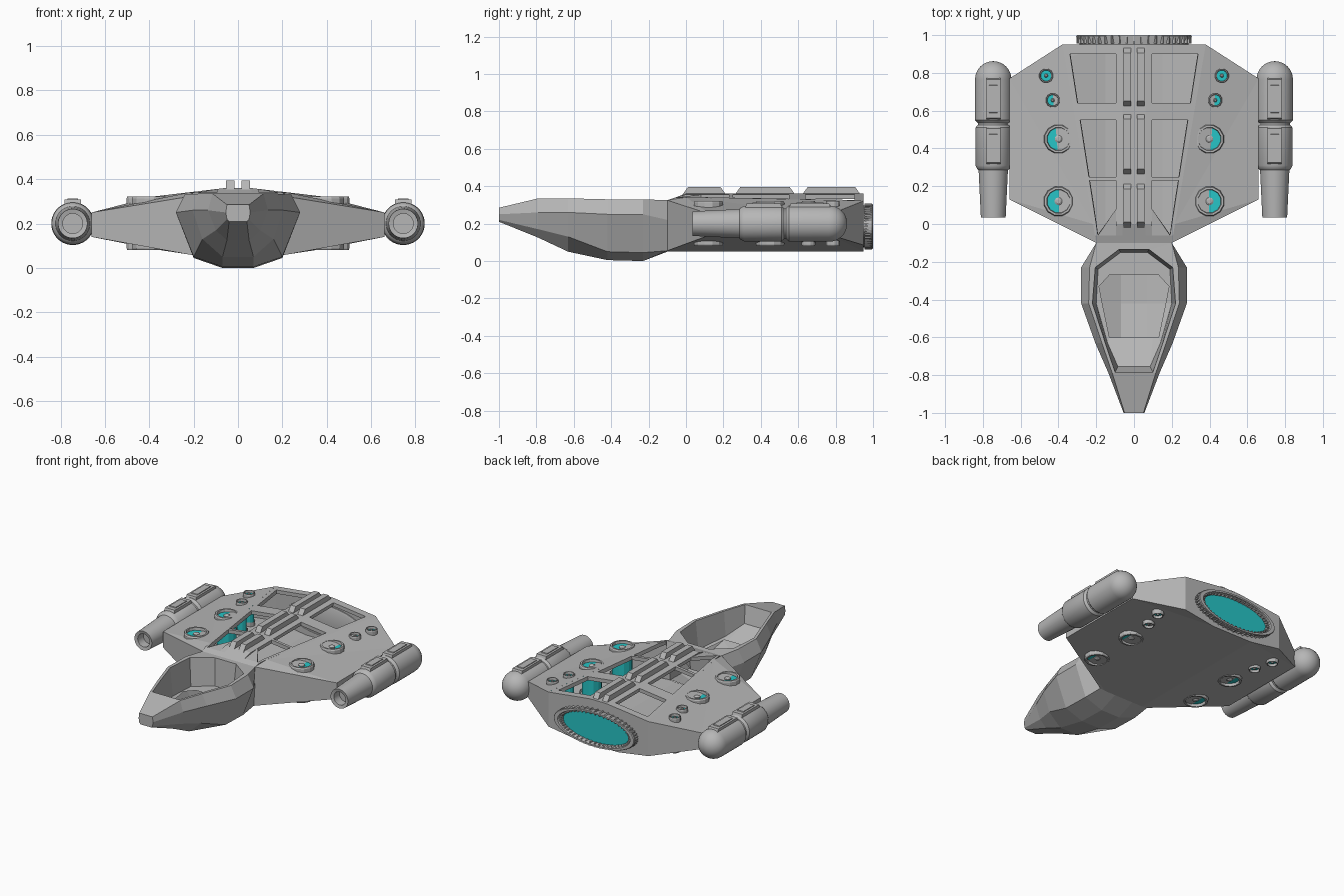
import bpy, bmesh, math
from mathutils import Vector, Matrix

if "Cube" in bpy.data.objects:
    bpy.data.objects.remove(bpy.data.objects["Cube"], do_unlink=True)


def material(name, rgb):
    m = bpy.data.materials.new(name)
    m.use_nodes = True
    m.diffuse_color = (*rgb, 1)
    m.node_tree.nodes["Principled BSDF"].inputs["Base Color"].default_value = (*rgb, 1)
    return m


GREY = material("hull grey", (0.47, 0.47, 0.47))
CYAN = material("glow cyan", (0.02, 0.56, 0.57))


def finish(bm, name, mat, mirror=True, smooth=None, recalc=True):
    bmesh.ops.remove_doubles(bm, verts=bm.verts[:], dist=0.0004)
    if recalc:
        bmesh.ops.recalc_face_normals(bm, faces=bm.faces[:])
    me = bpy.data.meshes.new(name)
    bm.to_mesh(me)
    bm.free()
    me.materials.append(mat)
    if smooth:
        me.polygons.foreach_set("use_smooth", [True] * len(me.polygons))
        me.set_sharp_from_angle(angle=math.radians(smooth))
    ob = bpy.data.objects.new(name, me)
    bpy.context.collection.objects.link(ob)
    if mirror:
        ob.modifiers.new("mirror", 'MIRROR')
    return ob


def face(bm, *pts):
    bm.faces.new([bm.verts.new(p) for p in pts])


def lathe(name, profile, centre, mat, segs=12, axis='Z', mirror=True, smooth=None, squash=1.0):
    """Spin (radius, distance) points round an axis through the centre."""
    bm = bmesh.new()
    rings = []
    for r, t in profile:
        ring = []
        for i in range(segs):
            a = math.tau * (i + 0.5) / segs
            u, v = r * math.cos(a), r * math.sin(a) * squash
            p = (u, v, t) if axis == 'Z' else (u, t, v)
            ring.append(bm.verts.new(Vector(centre) + Vector(p)))
        rings.append(ring)
    for a, b in zip(rings, rings[1:]):
        for i in range(segs):
            j = (i + 1) % segs
            bm.faces.new((a[i], a[j], b[j], b[i]))
    for ring, (r, t) in ((rings[0], profile[0]), (rings[-1], profile[-1])):
        if r > 0.002:
            bm.faces.new(ring)
    bmesh.ops.dissolve_degenerate(bm, dist=0.0003, edges=bm.edges[:])
    return finish(bm, name, mat, mirror, smooth)


def ridge(name, x0, x1, y0, y1, z0, z1, slope):
    """Long bar with sloping ends."""
    side = [(y0, z0), (y1, z0), (y1 - slope, z1), (y0 + slope, z1)]
    bm = bmesh.new()
    face(bm, *[(x0, y, z) for y, z in side])
    face(bm, *[(x1, y, z) for y, z in side])
    for i in range(4):
        (a, b), (c, d) = side[i], side[(i + 1) % 4]
        face(bm, (x0, a, b), (x1, a, b), (x1, c, d), (x0, c, d))
    return finish(bm, name, GREY)


# Main hull: wings, belly and rear wall, open under the deck
A, A2, D = (0.2, -0.1, 0.325), (0.217, 0, 0.341), (0.38, 0.95, 0.322)
B, C = (0.66, 0.13, 0.25), (0.66, 0.77, 0.25)
Al, Bl, Cl, Dl = (0.19, -0.1, 0.055), (0.66, 0.13, 0.14), (0.66, 0.77, 0.14), (0.38, 0.95, 0.085)
K, R = (0.15, -0.1, 0.05), (0.15, 0.95, 0.05)
bm = bmesh.new()
for f in ((A, B, A2), (A2, B, C), (A2, C, D), (A, Al, Bl, B), (B, Bl, Cl, C), (C, Cl, Dl, D),
          (K, Al, Bl), (K, Bl, Cl), (K, Cl, R), (R, Cl, Dl),
          ((0, -0.1, 0.05), K, R, (0, 0.95, 0.05)),
          ((0, 0.95, 0.05), R, Dl, D, (0.06, 0.95, 0.36), (0, 0.95, 0.36))):
    face(bm, *f)
finish(bm, "main_hull", GREY)


# Deck with open bays either side of the spine
def deck(x, y):
    z = min(0.36 - 0.12 * max(x - 0.06, 0), 0.325 + 0.35 * (y + 0.1))
    return (x, y, z)


def columns(y):
    return [0, 0.06, 0.095, 0.2 + 0.155 * y, 0.2 + 0.1714 * (y + 0.1)]


rows = [-0.1, -0.06, 0, 0.08, 0.23, 0.25, 0.55, 0.64, 0.9, 0.95]
bays = (0.08, 0.25, 0.64)
bm = bmesh.new()
for y0, y1 in zip(rows, rows[1:]):
    c0, c1 = columns(y0), columns(y1)
    for i in range(4):
        if i == 2 and (y0 in bays or -0.07 < y0 < 0.05):
            continue
        face(bm, deck(c0[i], y0), deck(c0[i + 1], y0), deck(c1[i + 1], y1), deck(c1[i], y1))
face(bm, deck(0.095, -0.06), deck(columns(-0.06)[3], -0.06), deck(0.095, 0.08))
ob = finish(bm, "deck_frame", GREY, recalc=False)
sol = ob.modifiers.new("thickness", 'SOLIDIFY')
sol.thickness, sol.offset = 0.025, -1

# Spine bars
for y0, y1 in ((-0.03, 0.225), (0.25, 0.595), (0.61, 0.945)):
    ridge("spine_bar", 0.016, 0.055, y0, y1, 0.34, 0.395, 0.04)

# Forward body: lofted half sections of keel, chine, shoulder and rim
sections = [
    (-1.0, (0.04, 0.21), (0.05, 0.22), (0.055, 0.25), (0.05, 0.285)),
    (-0.79, (0.05, 0.125), (0.10, 0.17), (0.135, 0.26), (0.115, 0.335)),
    (-0.63, (0.07, 0.05), (0.16, 0.13), (0.205, 0.26), (0.17, 0.335)),
    (-0.42, (0.07, 0.005), (0.20, 0.05), (0.28, 0.25), (0.24, 0.33)),
    (-0.23, (0.07, 0.0), (0.20, 0.045), (0.28, 0.25), (0.235, 0.33)),
    (-0.1, (0.07, 0.05), (0.19, 0.055), (0.2, 0.22), (0.2, 0.325)),
]
loft = [[(0, y, s[0][1])] + [(x, y, z) for x, z in s] for y, *s in sections]
bm = bmesh.new()
for a, b in zip(loft, loft[1:]):
    for i in range(4):
        face(bm, a[i], a[i + 1], b[i + 1], b[i])
face(bm, *loft[0], (0, -1, 0.285))
face(bm, loft[0][4], loft[1][4], (0, -0.79, 0.335), (0, -1, 0.285))
# Cockpit rim, inner wall and ledge
rim = [s[4] for s in loft[1:]]
mouth = [(0.10, -0.785, 0.335), (0.152, -0.63, 0.335), (0.22, -0.42, 0.33),
         (0.205, -0.23, 0.33), (0.08, -0.135, 0.326)]
ledge = [(0.085, -0.755, 0.22), (0.14, -0.63, 0.165), (0.2, -0.42, 0.14),
         (0.19, -0.24, 0.14), (0.07, -0.15, 0.14)]
well = [(0.10, -0.6, 0.155), (0.13, -0.6, 0.155), (0.168, -0.42, 0.14),
        (0.185, -0.33, 0.14), (0.13, -0.27, 0.14)]
for p, q in ((rim, mouth), (mouth, ledge), (ledge, well)):
    for i in range(4):
        face(bm, p[i], p[i + 1], q[i + 1], q[i])
    for k in (0, 4):
        face(bm, p[k], q[k], (0, *q[k][1:]), (0, *p[k][1:]))
finish(bm, "forward_body", GREY)

# Side pods with domed tails and open tapered fronts
profile = [(0.0, 0.10), (0.045, 0.10), (0.045, 0.04), (0.066, 0.035), (0.078, 0.285),
           (0.085, 0.29), (0.095, 0.31), (0.095, 0.51), (0.082, 0.525), (0.082, 0.535),
           (0.097, 0.55)]
for i in range(9):
    a = math.radians(90 * i / 8)
    profile.append((0.097 * math.cos(a), 0.765 + 0.097 * math.sin(a)))
lathe("side_pod", profile, (0.745, 0, 0.2), GREY, 32, 'Y', smooth=30)
for y0, y1 in ((0.31, 0.52), (0.545, 0.78)):
    ridge("pod_plate", 0.708, 0.782, y0, y1, 0.27, 0.308, 0.015)
    ridge("pod_plate_cap", 0.722, 0.768, y0 + 0.04, y1 - 0.04, 0.30, 0.313, 0.006)

# Lift emitters: glowing cores through the wing, ringed above and below
for x, y, r in ((0.4, 0.45, 0.078), (0.4, 0.12, 0.08), (0.43, 0.655, 0.038), (0.465, 0.785, 0.038)):
    top, low = 0.322, 0.08
    lathe("emitter_core", [(r * 0.8, low + 0.018), (r * 0.8, top - 0.018)], (x, y, 0), CYAN)
    for name, end, s in (("emitter_ring_top", top, -1), ("emitter_ring_bottom", low, 1)):
        ring = [(r, end + s * 0.05), (r, end + s * 0.008), (r * 0.94, end), (r * 0.8, end),
                (r * 0.76, end + s * 0.02)]
        ob = lathe(name, ring, (x, y, 0), GREY)
        # Remove the closing caps so the core shows
        bm = bmesh.new()
        bm.from_mesh(ob.data)
        bmesh.ops.delete(bm, geom=[f for f in bm.faces if len(f.verts) > 4], context='FACES')
        bm.to_mesh(ob.data)
        bm.free()
        lathe("emitter_bolt", [(r * 0.26, end + s * 0.03), (r * 0.26, end + s * 0.012),
                               (r * 0.14, end + s * 0.006)], (x, y, 0), GREY, 10)

# Oval rear engine
SQ, CZ = 0.39, 0.185
lathe("engine_rim", [(0.26, 0.94), (0.285, 0.945), (0.308, 0.995), (0.303, 1.0), (0.275, 1.0), (0.26, 0.965)],
      (0, 0, CZ), GREY, 48, 'Y', False, 30, SQ)
lathe("engine_glow", [(0.252, 0.96), (0.252, 0.972)], (0, 0, CZ), CYAN, 48, 'Y', False, None, SQ)
bm = bmesh.new()
for i in range(48):
    a = math.tau * i / 48
    for r, y, h in ((0.262, 0.98, 0.025), (0.298, 0.975, 0.04)):
        m = (Matrix.Translation((r * math.cos(a), y, CZ + r * SQ * math.sin(a)))
             @ Matrix.Rotation(-math.atan2(SQ * math.sin(a), math.cos(a)), 4, 'Y')
             @ Matrix.Diagonal((0.014, h, 0.008, 1)))
        bmesh.ops.create_cube(bm, size=1, matrix=m)
finish(bm, "engine_teeth", GREY, False)
